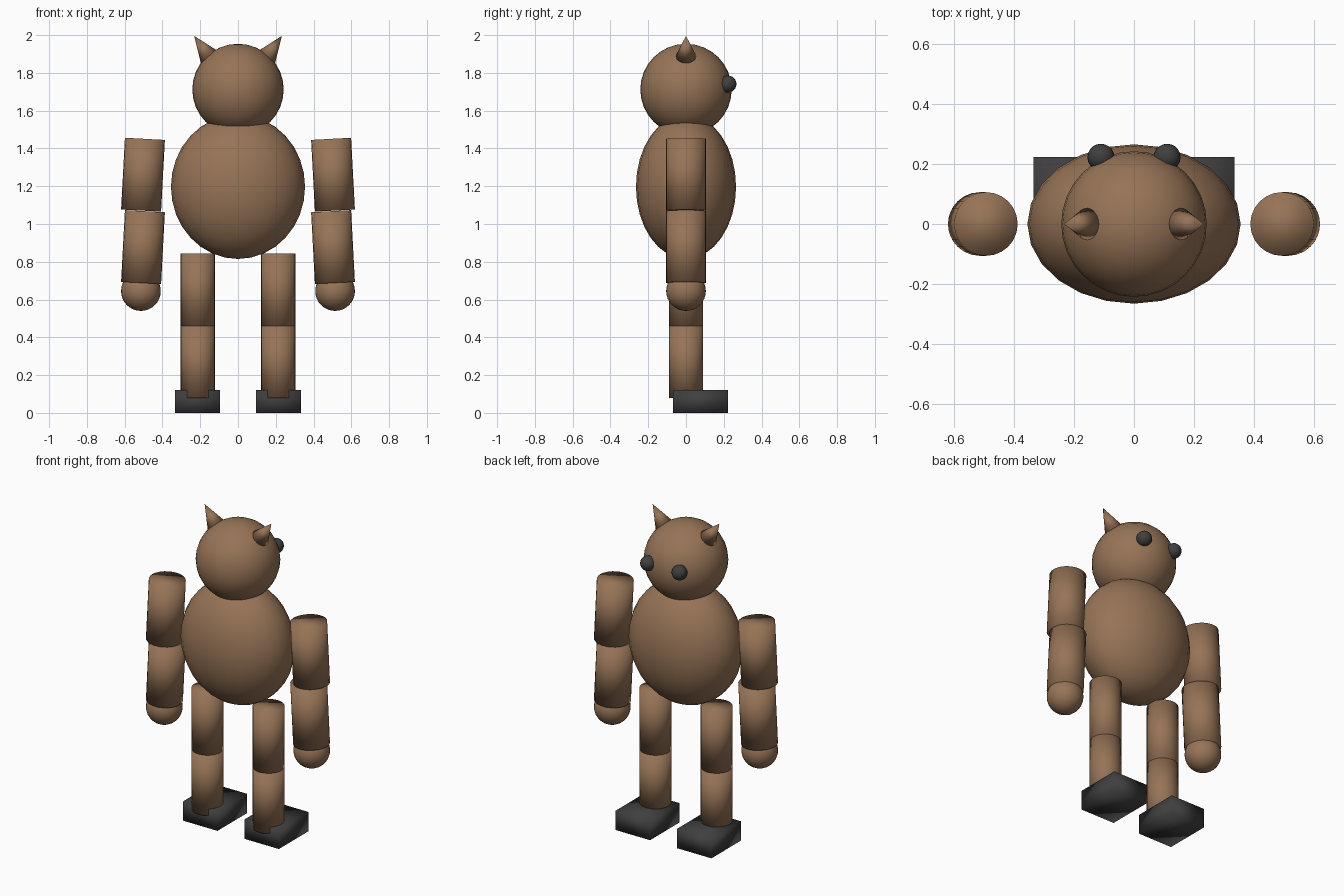
import bpy
import math
from mathutils import Matrix

if "Cube" in bpy.data.objects:
    bpy.data.objects.remove(bpy.data.objects["Cube"])


def material(name, rgb):
    m = bpy.data.materials.new(name)
    m.diffuse_color = (*rgb, 1)
    m.use_nodes = True
    m.node_tree.nodes["Principled BSDF"].inputs["Base Color"].default_value = m.diffuse_color
    return m


BROWN = material("brown fur", (0.31, 0.175, 0.095))
DARK = material("charcoal", (0.05, 0.05, 0.05))


def finish(name, mat, scale=(1, 1, 1)):
    """Name, scale, colour and smooth the primitive just added."""
    ob = bpy.context.object
    ob.name = name
    ob.data.transform(Matrix.Diagonal((*scale, 1)))
    ob.data.materials.append(mat)
    bpy.ops.object.shade_smooth()
    return ob


def ball(name, loc, size, mat, segments=32, rings=16):
    bpy.ops.mesh.primitive_uv_sphere_add(segments=segments, ring_count=rings, radius=1, location=loc)
    return finish(name, mat, size)


def tube(name, loc, radius, length, tilt=0):
    bpy.ops.mesh.primitive_cylinder_add(vertices=24, radius=radius, depth=length,
                                        location=loc, rotation=(0, tilt, 0))
    return finish(name, BROWN)


# Torso and head
ball("body", (0, 0, 1.197), (0.355, 0.265, 0.382), BROWN, 24, 16)
ball("head", (0, 0, 1.712), (0.242, 0.242, 0.242), BROWN)

for side, s in (("left", -1), ("right", 1)):
    # Ear: cone leaning outwards, base sunk into the head
    bpy.ops.mesh.primitive_cone_add(vertices=24, radius1=0.058, depth=0.146,
                                    location=(s * 0.19, 0, 1.937),
                                    rotation=(0, s * math.radians(35.8), 0))
    finish(side + "_ear", BROWN)

    # Eye
    ball(side + "_eye", (s * 0.11, 0.222, 1.741), (0.045, 0.045, 0.045), DARK, 20, 12)

    # Arm: two tilted tubes and a round hand
    tube(side + "_upper_arm", (s * 0.503, 0, 1.261), 0.106, 0.38, -s * 0.053)
    tube(side + "_forearm", (s * 0.503, 0, 0.878), 0.106, 0.38, -s * 0.053)
    ball(side + "_hand", (s * 0.514, 0, 0.645), (0.105, 0.105, 0.105), BROWN)

    # Leg: two stacked tubes
    tube(side + "_thigh", (s * 0.213, 0, 0.6525), 0.091, 0.385)
    tube(side + "_shin", (s * 0.213, 0, 0.27), 0.091, 0.38)

    # Foot: a block reaching forward from the ankle
    bpy.ops.mesh.primitive_cube_add(size=1, location=(s * 0.214, 0.077, 0.061))
    finish(side + "_foot", DARK, (0.24, 0.293, 0.122))
